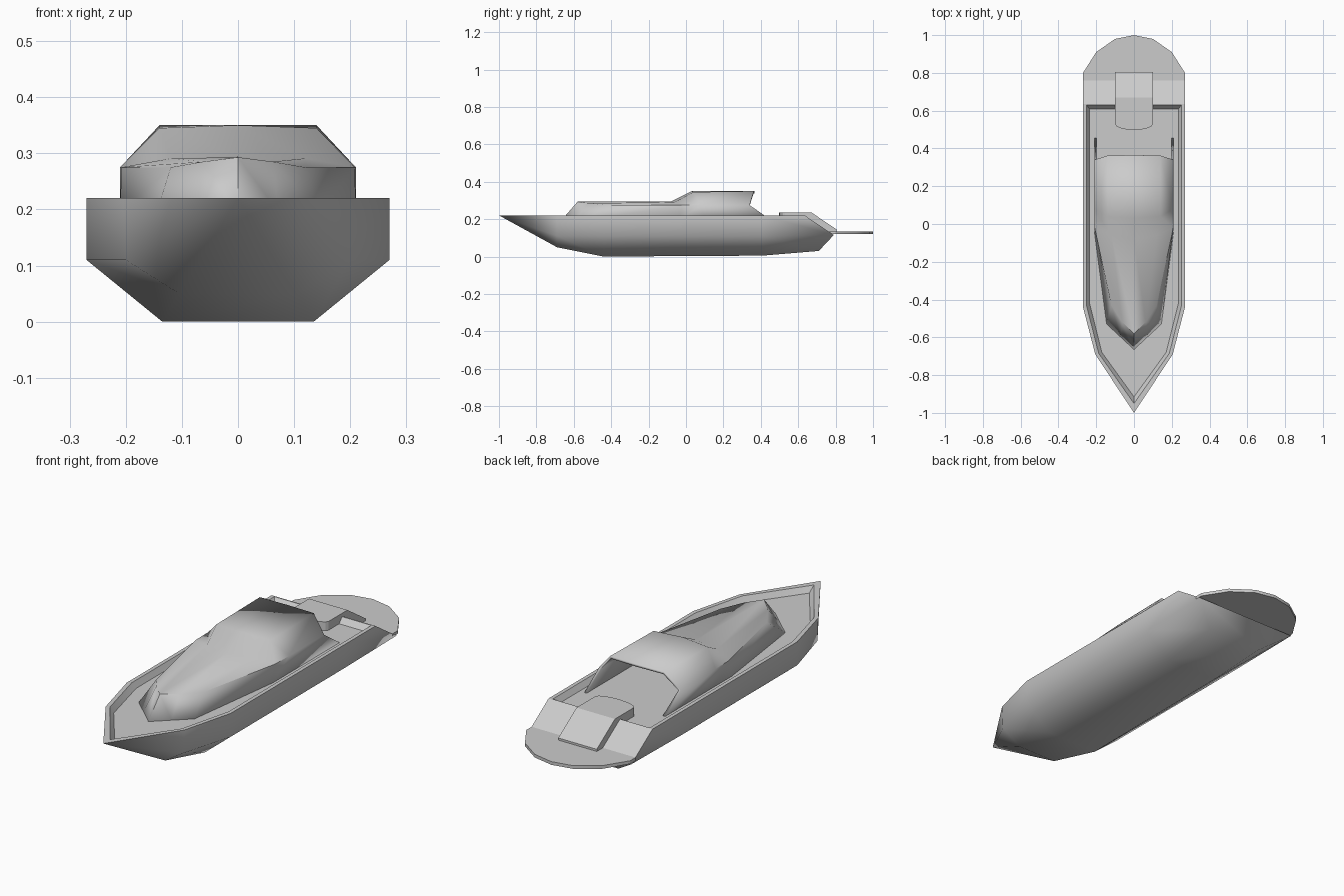
import bpy, bmesh, math

if "Cube" in bpy.data.objects:
    bpy.data.objects.remove(bpy.data.objects["Cube"])

DECK = 0.195


def make(name, verts, faces, angle=30):
    me = bpy.data.meshes.new(name)
    me.from_pydata(verts, [], faces)
    bm = bmesh.new()
    bm.from_mesh(me)
    bmesh.ops.remove_doubles(bm, verts=bm.verts, dist=1e-4)
    bmesh.ops.recalc_face_normals(bm, faces=bm.faces)
    bm.to_mesh(me)
    bm.free()
    ob = bpy.data.objects.new(name, me)
    bpy.context.collection.objects.link(ob)
    bpy.ops.object.select_all(action='DESELECT')
    ob.select_set(True)
    bpy.context.view_layer.objects.active = ob
    bpy.ops.object.shade_smooth_by_angle(angle=math.radians(angle))
    return ob


def mirrored(half):
    """Half section from the +x side to the centre, completed to -x."""
    return half + [(-x, y, z) for x, y, z in reversed(half) if x > 1e-6]


def loft(rows, closed=False):
    n = len(rows[0])
    verts = [p for r in rows for p in r]
    faces = []
    for i in range(len(rows) - 1):
        for j in range(n if closed else n - 1):
            k = (j + 1) % n
            faces.append((i * n + j, i * n + k, (i + 1) * n + k, (i + 1) * n + j))
    return verts, faces


def prism(name, low, high, angle=30):
    n = len(low)
    v, f = loft([low, high], True)
    return make(name, v, f + [tuple(range(n))[::-1], tuple(range(n, 2 * n))], angle)


# hull: sheer, chine and bottom edge per station, fanned out from the bow tip
stations = [
    [(0.205, -0.69, 0.22), (0.2, -0.69, 0.11), (0.105, -0.69, 0.05)],
    [(0.27, -0.44, 0.22), (0.27, -0.44, 0.11), (0.135, -0.44, 0.0)],
    [(0.27, 0.41, 0.22), (0.27, 0.41, 0.11), (0.135, 0.41, 0.005)],
    [(0.27, 0.635, 0.22), (0.27, 0.79, 0.115), (0.145, 0.71, 0.03)],
]
rows = [mirrored(s) for s in stations]
v, f = loft(rows)
tip = len(v)
v.append((0, -1, 0.22))
f += [(tip, j, j + 1) for j in range(5)]
f += [(18, 19, 22, 23), (19, 20, 21, 22)]
make("hull", v, f, 58)

# gunwale rim and sunken deck


def ring(pts, z):
    return [(x, y, z) for x, y, _ in mirrored([(x, y, 0) for x, y in pts])]


outer = ring([(0.27, 0.635), (0.27, -0.44), (0.205, -0.69), (0, -1)], 0.22)
inner = ring([(0.252, 0.63), (0.252, -0.43), (0.187, -0.685), (0, -0.95)], 0.22)
floor = ring([(0.235, 0.608), (0.235, -0.42), (0.17, -0.68), (0, -0.915)], DECK)
v, f = loft([outer, inner, floor], True)
make("deck", v, f + [tuple(range(14, 21))], 20)

# cabin shell, open at the back
cabin = [
    [(0.145, -0.53, DECK), (0.145, -0.53, DECK), (0.0725, -0.597, DECK), (0, -0.665, DECK)],
    [(0.145, -0.53, DECK), (0.12, -0.43, 0.275), (0.062, -0.52, 0.285), (0, -0.58, 0.293)],
    [(0.21, -0.04, DECK), (0.208, -0.02, 0.275), (0.12, -0.06, 0.291), (0, -0.08, 0.295)],
    [(0.21, 0.1, DECK), (0.21, 0.08, 0.275), (0.14, 0.04, 0.345), (0, 0.03, 0.35)],
    [(0.21, 0.455, DECK), (0.21, 0.34, 0.275), (0.14, 0.362, 0.35), (0, 0.365, 0.35)],
]
# the first row meets the second at the base corner, so collapsed corners are cleaned
v, f = loft([mirrored(r) for r in cabin])
f = [tuple(dict.fromkeys(1 if i == 0 else 5 if i == 6 else 1 if i == 7 else 5 if i == 13 else i
                         for i in face)) for face in f]
f = [face for face in f if len(face) > 2]
ob = make("cabin", v, f, 48)
mod = ob.modifiers.new("thickness", 'SOLIDIFY')
mod.thickness = 0.012
mod.offset = -1

# rounded swim platform
edge = [(0.27, 0.76), (0.27, 0.80), (0.2, 0.91), (0.1, 0.98), (0, 1.0)]
prism("swim_platform", ring(edge, 0.12), ring(edge, 0.135))

# stern sunbed: rounded front, sloping back
front = [(0.1 * math.cos(a), 0.53 - 0.032 * math.sin(a))
         for a in [math.pi * i / 8 for i in range(9)]]
seat = front + [(-0.1, 0.67), (0.1, 0.67)]
prism("sunbed", [(x, y, DECK) for x, y in seat], [(x, y, 0.236) for x, y in seat])
side = [(0.60, 0.19), (0.66, 0.236), (0.67, 0.236), (0.805, 0.145), (0.805, 0.125), (0.70, 0.125)]
prism("sunbed_back", [(-0.1, y, z) for y, z in side], [(0.1, y, z) for y, z in side])
